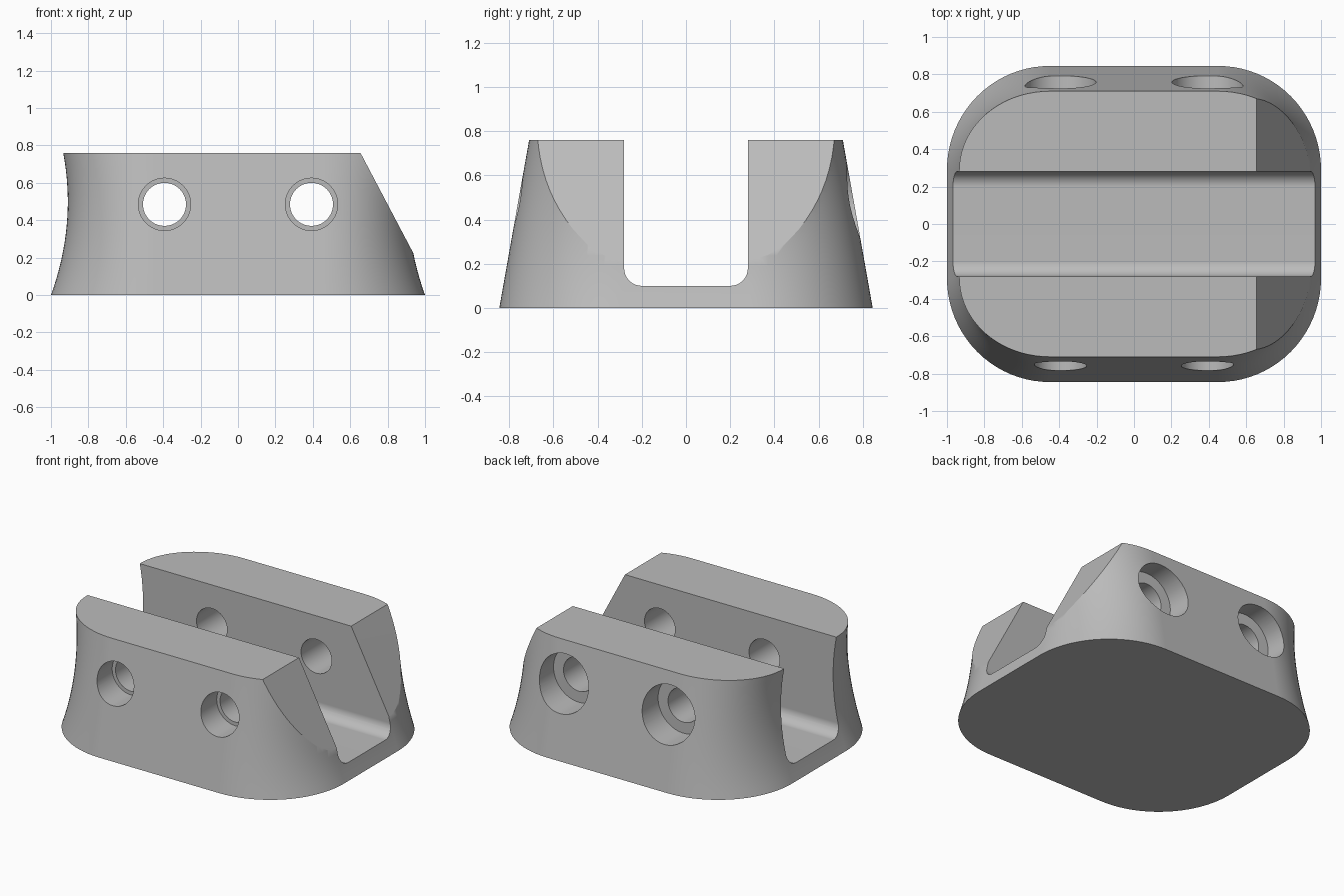
import bpy, bmesh
from math import pi, sin, cos
from mathutils import Matrix

if "Cube" in bpy.data.objects:
    bpy.data.objects.remove(bpy.data.objects["Cube"], do_unlink=True)

HEIGHT = 0.76
CORNER_X, CORNER_Y = 0.45, 0.29      # centres of the rounded corners

grey = bpy.data.materials.new("plain grey")
grey.use_nodes = True
grey.diffuse_color = (0.5, 0.5, 0.5, 1)
grey.node_tree.nodes["Principled BSDF"].inputs["Base Color"].default_value = (0.5, 0.5, 0.5, 1)


def finish(name, bm):
    bmesh.ops.recalc_face_normals(bm, faces=bm.faces[:])
    mesh = bpy.data.meshes.new(name)
    bm.to_mesh(mesh)
    bm.free()
    mesh.materials.append(grey)
    obj = bpy.data.objects.new(name, mesh)
    bpy.context.collection.objects.link(obj)
    return obj


def loft(name, rings):
    """Skin a stack of equal-length closed rings and cap both ends."""
    bm = bmesh.new()
    rows = [[bm.verts.new(p) for p in ring] for ring in rings]
    n = len(rows[0])
    for a, b in zip(rows, rows[1:]):
        for i in range(n):
            j = (i + 1) % n
            bm.faces.new((a[i], a[j], b[j], b[i]))
    bm.faces.new(rows[0])
    bm.faces.new(rows[-1])
    return finish(name, bm)


def body_ring(z, steps=20):
    """Rounded outline: ends curve inward, sides lean in straight."""
    half_x = 0.91 + 0.09 * ((z - 0.5) / 0.5) ** 2
    half_y = 0.845 - 0.135 * z / HEIGHT
    ring = []
    for quarter, (sx, sy) in enumerate([(1, 1), (-1, 1), (-1, -1), (1, -1)]):
        for i in range(steps + 1):
            a = (quarter + i / steps) * pi / 2
            ring.append((sx * CORNER_X + (half_x - CORNER_X) * cos(a),
                         sy * CORNER_Y + (half_y - CORNER_Y) * sin(a), z))
    return ring


def cylinder(name, x, z, radius, y0, y1):
    bm = bmesh.new()
    place = Matrix.Translation((x, (y0 + y1) / 2, z)) @ Matrix.Rotation(pi / 2, 4, 'X')
    bmesh.ops.create_cone(bm, cap_ends=True, segments=64, radius1=radius,
                          radius2=radius, depth=y1 - y0, matrix=place)
    return finish(name, bm)


def cut(target, cutter):
    mod = target.modifiers.new("cut", 'BOOLEAN')
    mod.operation = 'DIFFERENCE'
    mod.solver = 'EXACT'
    mod.object = cutter
    bpy.context.view_layer.objects.active = target
    bpy.ops.object.modifier_apply(modifier=mod.name)
    bpy.data.objects.remove(cutter, do_unlink=True)


# Main block
levels = 16
block = loft("clamp_block", [body_ring(HEIGHT * i / levels) for i in range(levels + 1)])

# Lengthwise channel with filleted floor
half, floor, fillet = 0.28, 0.10, 0.08
arc = [(half - fillet + fillet * sin(a), floor + fillet - fillet * cos(a))
       for a in (i / 10 * pi / 2 for i in range(11))]
profile = arc + [(half, 1.2), (-half, 1.2)] + [(-y, z) for y, z in reversed(arc)]
cut(block, loft("channel_cutter", [[(x, y, z) for y, z in profile] for x in (-1.3, 1.3)]))

# Sloped end on the left
slope = [(0.655 - 0.0527, 0.86), (1.0554, 0.0), (1.4, 0.0), (1.4, 0.86)]
cut(block, loft("slope_cutter", [[(x, y, z) for x, z in slope] for y in (-1.1, 1.1)]))

# Bolt holes, with counterbores that are wider at the back
for x in (-0.393, 0.393):
    cut(block, cylinder("bolt_cutter", x, 0.485, 0.115, -1.1, 1.1))
    cut(block, cylinder("front_bore_cutter", x, 0.485, 0.14, -1.1, -0.59))
    cut(block, cylinder("back_bore_cutter", x, 0.485, 0.19, 0.59, 1.1))

# Smooth curved walls, crisp edges
bpy.ops.object.select_all(action='DESELECT')
block.select_set(True)
bpy.context.view_layer.objects.active = block
bpy.ops.object.shade_smooth_by_angle(angle=0.45)
weighted = block.modifiers.new("even_shading", 'WEIGHTED_NORMAL')
weighted.keep_sharp = True
